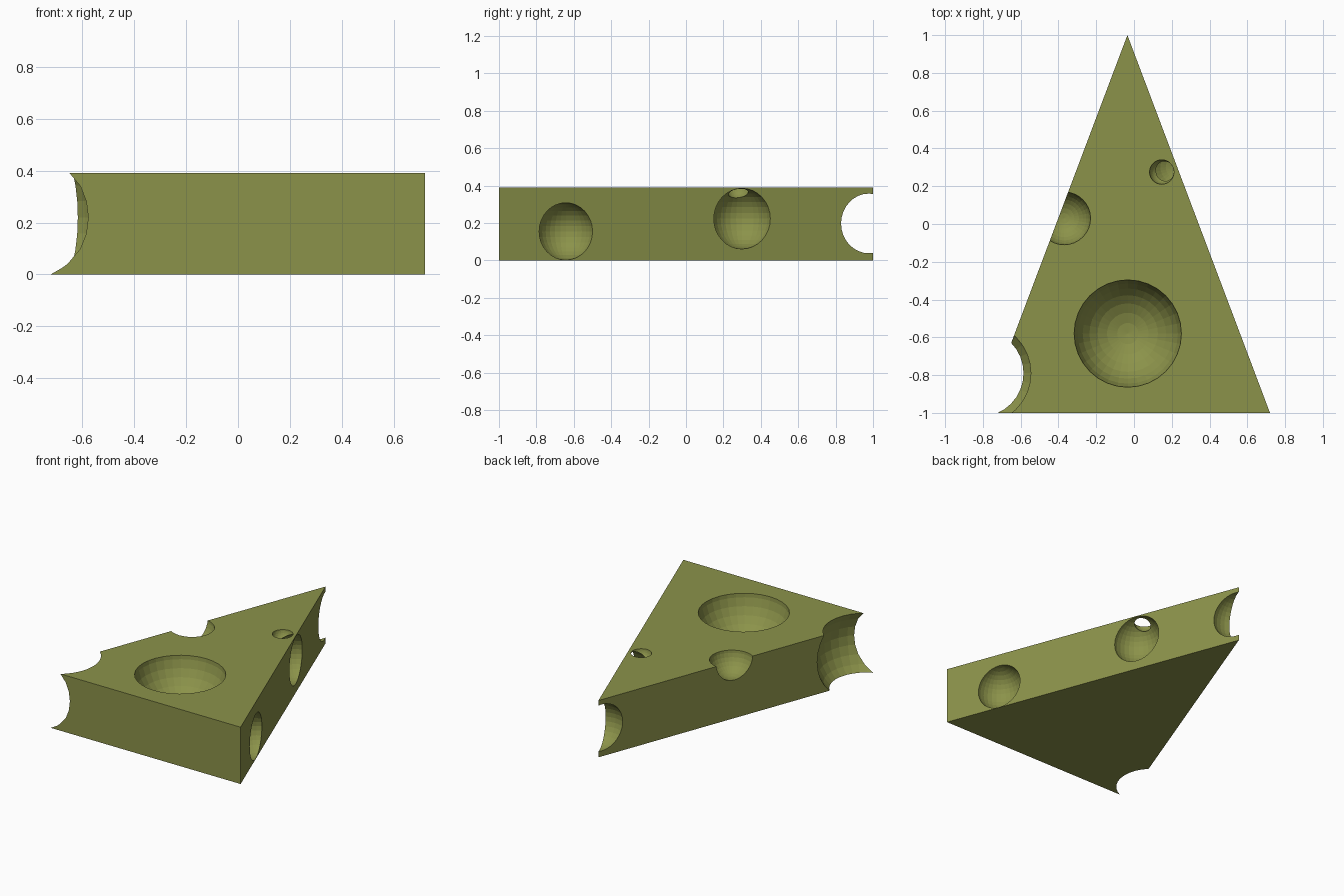
import bpy, bmesh

if "Cube" in bpy.data.objects:
    bpy.data.objects.remove(bpy.data.objects["Cube"])

HEIGHT = 0.39

# One flat olive-yellow colour
mat = bpy.data.materials.new("olive_yellow")
mat.diffuse_color = (0.26, 0.29, 0.068, 1)
mat.use_nodes = True
mat.node_tree.nodes["Principled BSDF"].inputs["Base Color"].default_value = mat.diffuse_color

# Wedge: triangular prism extruded from its outline
bm = bmesh.new()
outline = [(-0.79, -1.0), (0.72, -1.0), (-0.035, 1.0)]
base = bm.faces.new([bm.verts.new((x, y, 0)) for x, y in outline])
top = bmesh.ops.extrude_face_region(bm, geom=[base])
bmesh.ops.translate(bm, vec=(0, 0, HEIGHT),
                    verts=[g for g in top["geom"] if isinstance(g, bmesh.types.BMVert)])
bmesh.ops.recalc_face_normals(bm, faces=bm.faces)
mesh = bpy.data.meshes.new("cheese_wedge")
bm.to_mesh(mesh)
bm.free()
mesh.materials.append(mat)
wedge = bpy.data.objects.new("cheese_wedge", mesh)
bpy.context.collection.objects.link(wedge)

# Round holes: name, centre, radius
HOLES = [
    ("top_bowl", (-0.033, -0.58, 0.42), 0.287),
    ("front_corner_bite", (-0.815, -0.79, 0.22), 0.319),
    ("left_edge_hole", (-0.37, 0.03, 0.40), 0.141),
    ("small_top_hole", (0.147, 0.275, 0.392), 0.065),
    ("right_front_hole", (0.586, -0.642, 0.155), 0.153),
    ("right_back_hole", (0.230, 0.30, 0.223), 0.162),
    ("tip_hole", (-0.035, 0.975, 0.1975), 0.160),
]


def cut_hole(name, centre, radius):
    bm = bmesh.new()
    bmesh.ops.create_uvsphere(bm, u_segments=32, v_segments=16, radius=radius)
    me = bpy.data.meshes.new(name)
    bm.to_mesh(me)
    bm.free()
    me.materials.append(mat)
    cutter = bpy.data.objects.new(name + "_cutter", me)
    cutter.location = centre
    cutter.hide_render = True
    bpy.context.collection.objects.link(cutter)
    mod = wedge.modifiers.new(name, 'BOOLEAN')
    mod.operation = 'DIFFERENCE'
    mod.solver = 'EXACT'
    mod.object = cutter
    return cutter


cutters = [cut_hole(*h) for h in HOLES]

# Bake the cuts and remove the cutters
bpy.context.view_layer.update()
deps = bpy.context.evaluated_depsgraph_get()
result = bpy.data.meshes.new_from_object(wedge.evaluated_get(deps))
wedge.modifiers.clear()
wedge.data = result
for c in cutters:
    bpy.data.objects.remove(c)
